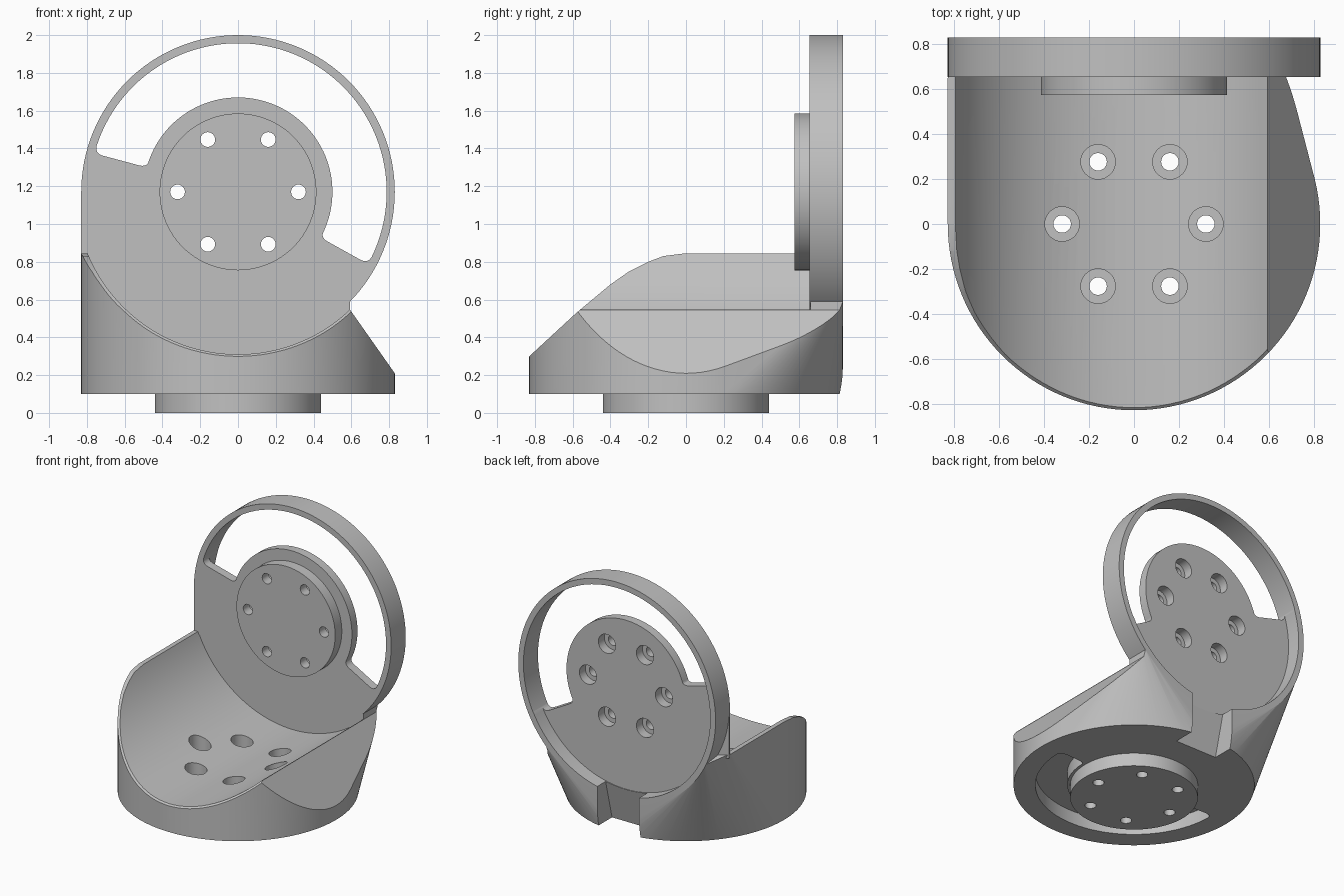
import bpy, bmesh, math
from mathutils import Matrix

if "Cube" in bpy.data.objects:
    bpy.data.objects.remove(bpy.data.objects["Cube"])

R = 0.83                      # outer radius of base and upright plate
HUB = 1.17                    # height of the plate centre
FRONT, WEB, BACK = 0.655, 0.722, R   # plate front, recessed web, plate back
UPRIGHT = Matrix.Translation((0, 0, HUB)) @ Matrix.Rotation(math.pi / 2, 4, 'X')

grey = bpy.data.materials.new("plain_grey")
grey.use_nodes = True
grey.diffuse_color = (0.53, 0.53, 0.53, 1)
grey.node_tree.nodes["Principled BSDF"].inputs["Base Color"].default_value = grey.diffuse_color


def finish(name, bm):
    bmesh.ops.recalc_face_normals(bm, faces=bm.faces)
    mesh = bpy.data.meshes.new(name)
    bm.to_mesh(mesh)
    bm.free()
    mesh.materials.append(grey)
    ob = bpy.data.objects.new(name, mesh)
    bpy.context.collection.objects.link(ob)
    return ob


def cylinder(name, r, a, b, centre=(0, 0), upright=False, segments=128):
    """Cylinder from a to b, along z, or along y about the hub when upright."""
    bm = bmesh.new()
    mid = (a + b) / 2
    place = Matrix.Translation((centre[0], centre[1], -mid if upright else mid))
    bmesh.ops.create_cone(bm, cap_ends=True, segments=segments, radius1=r, radius2=r,
                          depth=b - a, matrix=(UPRIGHT if upright else Matrix()) @ place)
    return finish(name, bm)


def hull(name, points):
    bm = bmesh.new()
    for p in points:
        bm.verts.new(p)
    bmesh.ops.convex_hull(bm, input=bm.verts)
    loose = [v for v in bm.verts if not v.link_faces]
    bmesh.ops.delete(bm, geom=loose, context='VERTS')
    bmesh.ops.dissolve_limit(bm, angle_limit=0.002, verts=bm.verts, edges=bm.edges)
    return finish(name, bm)


def sector(name, r0, r1, start, end, a, b, rounding, upright=False, steps=64):
    """Arc-shaped slot with rounded corners, extruded from a to b."""
    bm = bmesh.new()
    angles = [math.radians(start + (end - start) * i / steps) for i in range(steps + 1)]
    ring = [(r1, t) for t in angles] + [(r0, t) for t in reversed(angles)]
    z0 = -b if upright else a
    verts = [bm.verts.new((r * math.cos(t), r * math.sin(t), z0)) for r, t in ring]
    bm.faces.new(verts)
    corners = [verts[0], verts[steps], verts[steps + 1], verts[-1]]
    bmesh.ops.bevel(bm, geom=corners, offset=rounding, segments=4, profile=0.5, affect='VERTICES')
    out = bmesh.ops.extrude_face_region(bm, geom=list(bm.faces))
    moved = [g for g in out["geom"] if isinstance(g, bmesh.types.BMVert)]
    bmesh.ops.translate(bm, verts=moved, vec=(0, 0, b - a))
    if upright:
        bmesh.ops.transform(bm, matrix=UPRIGHT, verts=bm.verts)
    return finish(name, bm)


def combine(target, tool, operation):
    mod = target.modifiers.new(tool.name, 'BOOLEAN')
    mod.operation, mod.solver, mod.object = operation, 'EXACT', tool
    bpy.context.view_layer.objects.active = target
    bpy.ops.object.modifier_apply(modifier=mod.name)
    bpy.data.objects.remove(tool)


def cut(target, tool):
    combine(target, tool, 'DIFFERENCE')


def join(target, tool):
    combine(target, tool, 'UNION')


# Base body: round foot blended into the lower edge of the upright plate
points = []
for i in range(128):
    t = math.tau * i / 128
    points += [(R * math.cos(t), R * math.sin(t), z) for z in (0.1, 0.85)]
    if 73 <= i <= 114:
        points += [(R * math.cos(t), y, HUB + R * math.sin(t)) for y in (FRONT, BACK)]
points.append((-R, FRONT, 0.85))
body = hull("bracket_body", points)

# Cradle hollow, softened rim line and slanted low side
cut(body, cylinder("cradle_cutter", 0.86, -1.5, FRONT + 0.004, upright=True))
rim = [(-0.9, 0), (-0.84, 0.29), (-0.58, 0.53), (-0.4, 0.68), (-0.3, 0.75), (-0.2, 0.8),
       (-0.12, 0.83), (0, 0.845), (1, 0.845), (1, 0)]
combine(body, hull("rim_limit", [(x, y, z) for y, z in rim for x in (-1, 1)]), 'INTERSECT')
slope = [(0.594, 0.545), (0.9, 0.11), (1.2, 0.11), (1.2, 1.2), (0.594, 1.2)]
cut(body, hull("slope_cutter", [(x, y, z) for x, z in slope for y in (-1.2, 1.2)]))

# Upright plate with straight left edge, and both mounting bosses
plate = cylinder("plate", R, FRONT, BACK, upright=True)
edge = [(-R, FRONT), (-0.74, FRONT), (-0.74, 0.72), (-R, 0.67)]
join(plate, hull("plate_edge", [(x, y, z) for x, y in edge for z in (0.82, HUB)]))
join(body, plate)
join(body, cylinder("plate_boss", 0.415, 0.575, 0.7, upright=True))
join(body, cylinder("foot_boss", 0.44, 0, 0.13))

# Rear recess, open window in the plate, matching groove under the foot
cut(body, cylinder("recess_cutter", 0.785, WEB, 1, upright=True))
cut(body, sector("window_cutter", 0.5, 0.787, -29, 165, 0.5, 1, 0.04, upright=True))
cut(body, sector("groove_cutter", 0.46, 0.68, -182, 2, 0, 0.2, 0.06))

# Cable notch at the lower back
notch = [(0.64, 0.05), (0.74, 0.44), (1, 0.44), (1, 0.05)]
cut(body, hull("notch_cutter", [(x, y, z) for x in (-0.185, 0.165) for y, z in notch]))

# Counterbored screw holes in both bosses
for i in range(6):
    t = math.pi * i / 3
    c = (0.32 * math.cos(t), 0.32 * math.sin(t))
    cut(body, cylinder("foot_hole", 0.039, -0.1, 0.7, c, segments=24))
    cut(body, cylinder("foot_counterbore", 0.077, 0.14, 0.7, c, segments=32))
    cut(body, cylinder("plate_hole", 0.039, 0.5, 0.9, c, True, 24))
    cut(body, cylinder("plate_counterbore", 0.072, 0.65, 0.9, c, True, 32))

# Smooth curved faces, keep sharp edges
bpy.ops.object.select_all(action='DESELECT')
body.select_set(True)
bpy.context.view_layer.objects.active = body
bpy.ops.object.shade_smooth_by_angle(angle=math.radians(25))
